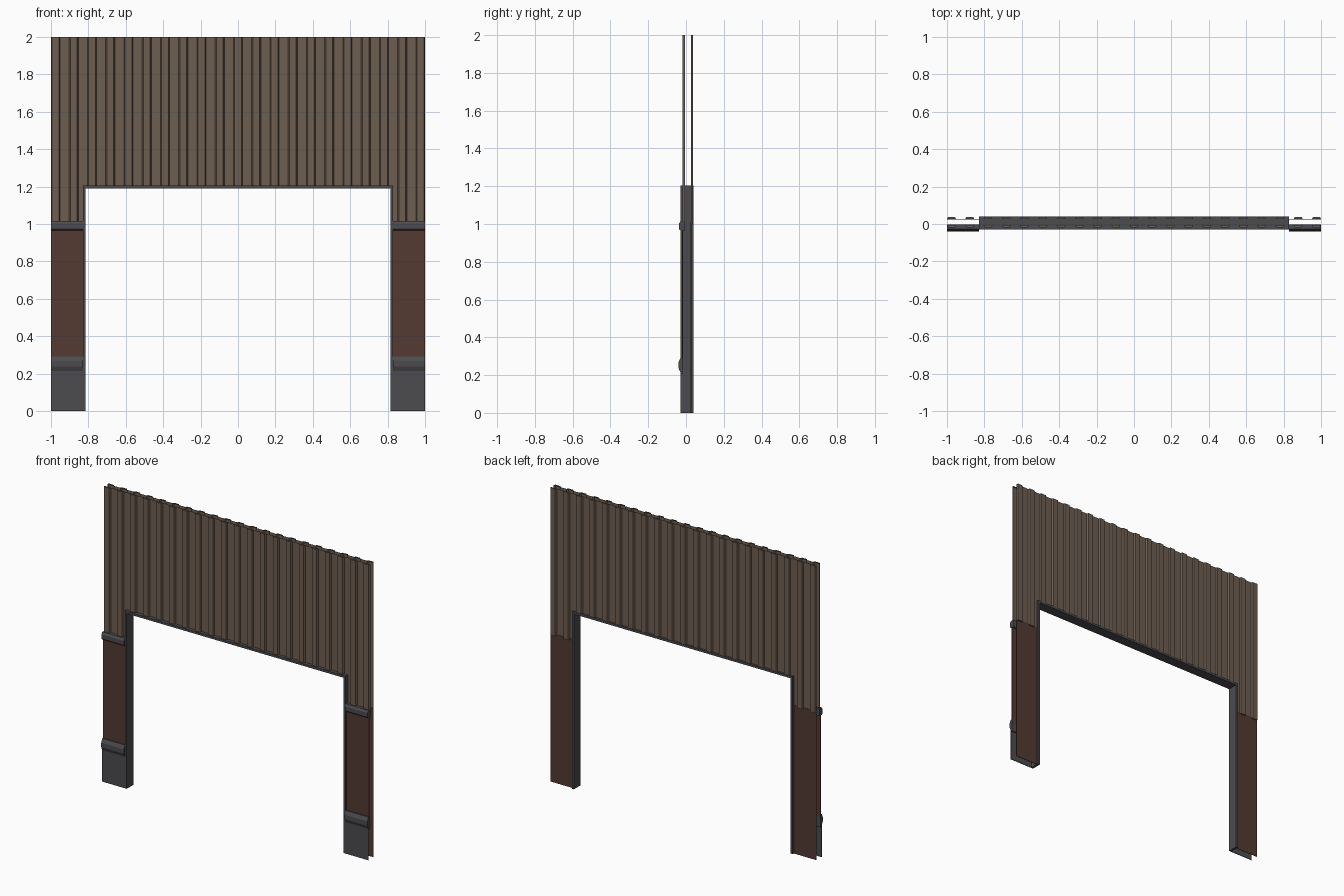
import bpy, bmesh

if "Cube" in bpy.data.objects:
    bpy.data.objects.remove(bpy.data.objects["Cube"])

def mat(name, c):
    m = bpy.data.materials.new(name)
    m.diffuse_color = (*c, 1)
    m.use_nodes = True
    m.node_tree.nodes["Principled BSDF"].inputs["Base Color"].default_value = m.diffuse_color
    return m

WOOD = mat("weathered brown", (0.155, 0.112, 0.082))
GREY = mat("dark grey", (0.072, 0.071, 0.078))
RED = mat("dark maroon", (0.088, 0.042, 0.032))

OPEN = 0.83       # outer half width of the door frame
HEAD = 1.205      # top of the door frame

def make(name, verts, faces, material, tidy=False):
    me = bpy.data.meshes.new(name)
    me.from_pydata(verts, [], faces)
    if tidy:
        bm = bmesh.new()
        bm.from_mesh(me)
        bmesh.ops.recalc_face_normals(bm, faces=bm.faces)
        bm.to_mesh(me)
        bm.free()
    me.materials.append(material)
    ob = bpy.data.objects.new(name, me)
    bpy.context.collection.objects.link(ob)
    return ob

def prism(name, profile, x0, x1, material):
    """Extrude a closed (y, z) profile along x."""
    n = len(profile)
    verts = [(x, y, z) for x in (x0, x1) for y, z in profile]
    faces = [(i, (i + 1) % n, (i + 1) % n + n, i + n) for i in range(n)]
    faces += [tuple(range(n)), tuple(range(n, 2 * n))]
    return make(name, verts, faces, material, True)

def box(name, x, y, z, material):
    return prism(name, [(y[0], z[0]), (y[1], z[0]), (y[1], z[1]), (y[0], z[1])], x[0], x[1], material)

def cladding(name, y_rib, y_valley, z_side):
    """Ribbed sheet with a notch for the doorway and capped rib ends."""
    count, s = 21, 0.006
    step = 2 / (2 * count - 1)
    verts, faces = [], []
    flip = y_rib > y_valley

    def quad(*p):
        i = len(verts)
        verts.extend(p)
        f = (i, i + 1, i + 2, i + 3)
        faces.append(f[::-1] if flip else f)

    def wall(a, b):
        # split each strip where it crosses the frame edge
        cuts = [a] + [(c, a[1] + (b[1] - a[1]) * (c - a[0]) / (b[0] - a[0]))
                      for c in (-OPEN, OPEN) if a[0] < c < b[0]] + [b]
        for p, q in zip(cuts, cuts[1:]):
            lo = HEAD - 0.01 if abs(p[0] + q[0]) / 2 < OPEN else z_side
            quad((*p, lo), (*q, lo), (*q, 2), (*p, 2))

    for k in range(count):
        x0 = -1 + 2 * k * step
        x1 = x0 + step
        pts = [(x0, y_valley), (x0 + s, y_rib), (x1 - s, y_rib), (x1, y_valley)]
        if k < count - 1:
            pts.append((x1 + step, y_valley))
        for a, b in zip(pts, pts[1:]):
            wall(a, b)
        r = pts[:4]
        quad(*[(*p, 2) for p in (r[1], r[2], r[3], r[0])])
        if abs(x0 + x1) / 2 > OPEN:
            quad(*[(*p, z_side) for p in (r[0], r[3], r[2], r[1])])
    return make(name, verts, faces, WOOD)

# Ribbed upper walls
cladding("front_cladding", -0.018, -0.006, 1.0)
cladding("back_cladding", 0.037, 0.026, 1.0)

# Door frame
box("door_lintel", (-OPEN, OPEN), (-0.03, 0.04), (HEAD - 0.015, HEAD), GREY)

for side, label in ((-1, "left"), (1, "right")):
    xs = sorted((side * OPEN, side * 1.0))
    jamb = sorted((side * (OPEN - 0.015), side * OPEN))
    box(label + "_door_jamb", jamb, (-0.03, 0.04), (0, HEAD - 0.015), GREY)
    # Lower wall panels
    box(label + "_front_panel", xs, (-0.02, -0.017), (0.25, 0.99), RED)
    box(label + "_back_panel", xs, (0.025, 0.028), (0, 1.01), RED)
    # Base plate
    box(label + "_base_plate", xs, (-0.03, -0.026), (0, 0.24), GREY)
    # Base trim and upper rail
    prism(label + "_base_trim", [(-0.017, 0.205), (-0.026, 0.205), (-0.04, 0.238), (-0.04, 0.268),
                                 (-0.028, 0.292), (-0.017, 0.292)], xs[0], xs[1], GREY)
    prism(label + "_upper_rail", [(-0.004, 0.965), (-0.028, 0.965), (-0.037, 0.973), (-0.037, 1.003),
                                  (-0.028, 1.016), (-0.004, 1.016)], xs[0], xs[1], GREY)
